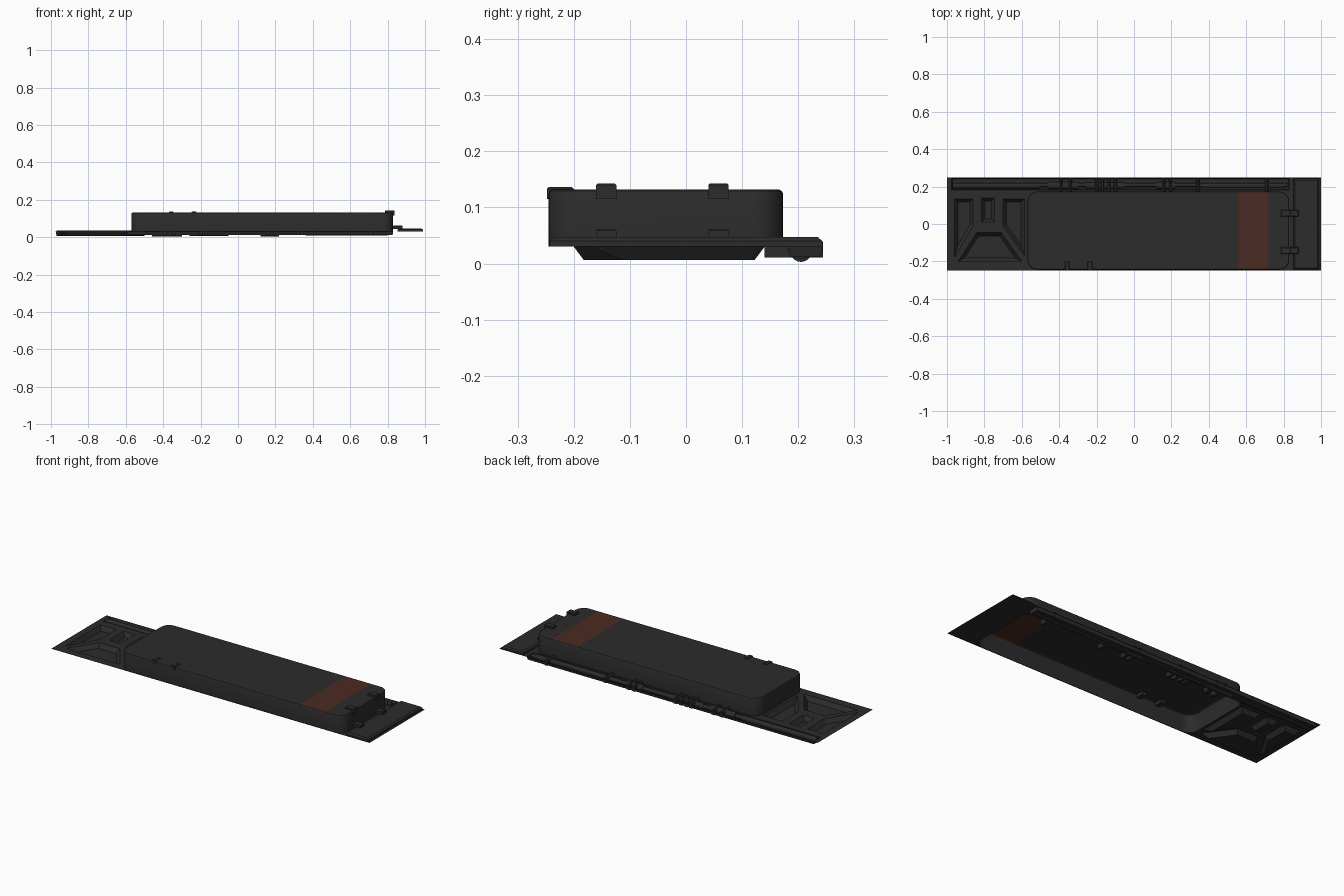
import bpy, bmesh, math
from mathutils import Vector

if "Cube" in bpy.data.objects:
    bpy.data.objects.remove(bpy.data.objects["Cube"])

def material(name, rgb):
    m = bpy.data.materials.new(name)
    m.diffuse_color = (*rgb, 1)
    m.use_nodes = True
    m.node_tree.nodes["Principled BSDF"].inputs["Base Color"].default_value = m.diffuse_color
    return m

GREY = material("charcoal", (0.025, 0.025, 0.025))
RUST = material("rust_brown", (0.07, 0.024, 0.015))
Z = 0.03  # height of the base sheet

def finish(bm, name, smooth=False):
    me = bpy.data.meshes.new(name)
    bm.to_mesh(me)
    bm.free()
    ob = bpy.data.objects.new(name, me)
    bpy.context.collection.objects.link(ob)
    me.materials.append(GREY)
    me.materials.append(RUST)
    if smooth:
        bpy.ops.object.select_all(action='DESELECT')
        ob.select_set(True)
        bpy.context.view_layer.objects.active = ob
        bpy.ops.object.shade_smooth_by_angle(angle=math.radians(30))
    return ob

def rect(x0, x1, y0, y1):
    return [(x0, y0), (x1, y0), (x1, y1), (x0, y1)]

def rounded(x0, x1, y0, y1, r, n=8):
    pts = []
    for cx, cy, a in ((x1-r, y0+r, -90), (x1-r, y1-r, 0), (x0+r, y1-r, 90), (x0+r, y0+r, 180)):
        for i in range(n + 1):
            t = math.radians(a + 90*i/n)
            pts.append((cx + r*math.cos(t), cy + r*math.sin(t)))
    return pts

def inset(pts, d):
    # moves each edge of a counter-clockwise outline inwards
    out = []
    for i, p in enumerate(pts):
        p, a, b = Vector(p), Vector(pts[i-1]), Vector(pts[(i+1) % len(pts)])
        u, v = (p-a).normalized(), (b-p).normalized()
        n1, n2 = Vector((-u.y, u.x)), Vector((-v.y, v.x))
        out.append(tuple(p + (n1+n2) * d/(1 + n1.dot(n2))))
    return out

def loft(bm, loops, cap=True):
    rings = [[bm.verts.new((x, y, z)) for x, y in pts] for pts, z in loops]
    for a, b in zip(rings, rings[1:]):
        for i in range(len(a)):
            j = (i+1) % len(a)
            bm.faces.new((a[i], a[j], b[j], b[i]))
    if cap:
        bm.faces.new(rings[-1])

def box(name, x0, x1, y0, y1, z0, z1, bevel=0.003):
    bm = bmesh.new()
    loft(bm, [(rect(x0, x1, y0, y1), z0), (rect(x0, x1, y0, y1), z1-bevel),
              (inset(rect(x0, x1, y0, y1), bevel), z1)])
    bm.faces.new(list(reversed(bm.verts[:4]))) if not bm.verts.ensure_lookup_table() else None
    return finish(bm, name)

def rod(name, x0, x1, y, z, r):
    bm = bmesh.new()
    bmesh.ops.create_cone(bm, cap_ends=True, segments=20, radius1=r, radius2=r, depth=x1-x0)
    for v in bm.verts:
        v.co = ((x0+x1)/2 + v.co.z, y + v.co.x, z + v.co.y)
    bmesh.ops.recalc_face_normals(bm, faces=bm.faces[:])
    return finish(bm, name, True)

# outlines: cover opening, tool trench and the pressed pockets
cover = rounded(-0.57, 0.83, -0.245, 0.173, 0.055)
trench = rect(-0.975, 0.83, 0.182, 0.244)
pockets = [
    [(-0.96, -0.18), (-0.86, -0.01), (-0.86, 0.135), (-0.96, 0.135)],
    [(-0.585, -0.17), (-0.585, 0.135), (-0.70, 0.135), (-0.70, -0.01)],
    [(-0.94, -0.2), (-0.60, -0.2), (-0.71, -0.045), (-0.84, -0.045)],
    rect(-0.815, -0.745, 0.01, 0.14),
]

# base sheet with holes
bm = bmesh.new()
for pts in [rect(-1, 1, -0.248, 0.248), cover, trench] + pockets:
    vs = [bm.verts.new((x, y, Z)) for x, y in pts]
    for i in range(len(vs)):
        bm.edges.new((vs[i-1], vs[i]))
bmesh.ops.triangle_fill(bm, use_beauty=True, edges=bm.edges[:], normal=(0, 0, 1))
for f in bm.faces:
    f.normal_update()
    if f.normal.z < 0:
        f.normal_flip()
finish(bm, "base_sheet")

# sunken pockets and trench
bm = bmesh.new()
for p in pockets:
    loft(bm, [(p, Z), (inset(p, 0.018), 0.006)])
loft(bm, [(trench, Z), (inset(trench, 0.004), 0.012)])
finish(bm, "sunken_pockets")

# hollow raised cover with painted stripe
bm = bmesh.new()
loft(bm, [(cover, Z), (cover, 0.124), (inset(cover, 0.002), 0.129), (inset(cover, 0.007), 0.132)])
for x in (0.56, 0.72):
    bmesh.ops.bisect_plane(bm, geom=bm.verts[:] + bm.edges[:] + bm.faces[:],
                           plane_co=(x, 0, 0), plane_no=(1, 0, 0))
for f in bm.faces:
    f.normal_update()
    if f.normal.z > 0.3 and 0.56 < f.calc_center_median().x < 0.72:
        f.material_index = 1
finish(bm, "raised_cover", True)

# raised lip plate at the right end
bm = bmesh.new()
lip = rect(0.852, 0.988, -0.243, 0.243)
loft(bm, [(lip, Z), (lip, 0.040), (inset(lip, 0.008), 0.047)])
finish(bm, "end_lip")

# latches on the right end and small latches on the front edge
for i, y in enumerate((-0.142, 0.058)):
    box(f"end_latch_top_{i}", 0.785, 0.838, y-0.018, y+0.018, 0.115, 0.143)
    box(f"end_latch_foot_{i}", 0.83, 0.88, y-0.018, y+0.018, 0.045, 0.062)
for i, x in enumerate((-0.357, -0.235)):
    box(f"front_latch_{i}", x-0.013, x+0.013, -0.248, -0.2, 0.115, 0.136)

# stowed tool rods lying in the trench
rod("long_rod", -0.97, 0.82, 0.208, 0.024, 0.011)
for i, (a, b, r) in enumerate(((-0.97, -0.5, 0.015), (-0.46, -0.3, 0.019), (-0.26, -0.05, 0.016),
                               (0.12, 0.22, 0.019), (0.36, 0.8, 0.014))):
    rod(f"rod_sleeve_{i}", a, b, 0.205, 0.022, r)
rod("side_rod", -0.5, 0.8, 0.188, 0.024, 0.006)

# clips gripping the rods
for i, x in enumerate((-0.39, -0.34, -0.2, -0.17, -0.135, -0.1, 0.16, 0.195, 0.34, 0.71)):
    box(f"rod_clip_{i}", x-0.009, x+0.009, 0.14, 0.244, 0.011, 0.044, 0.006)
